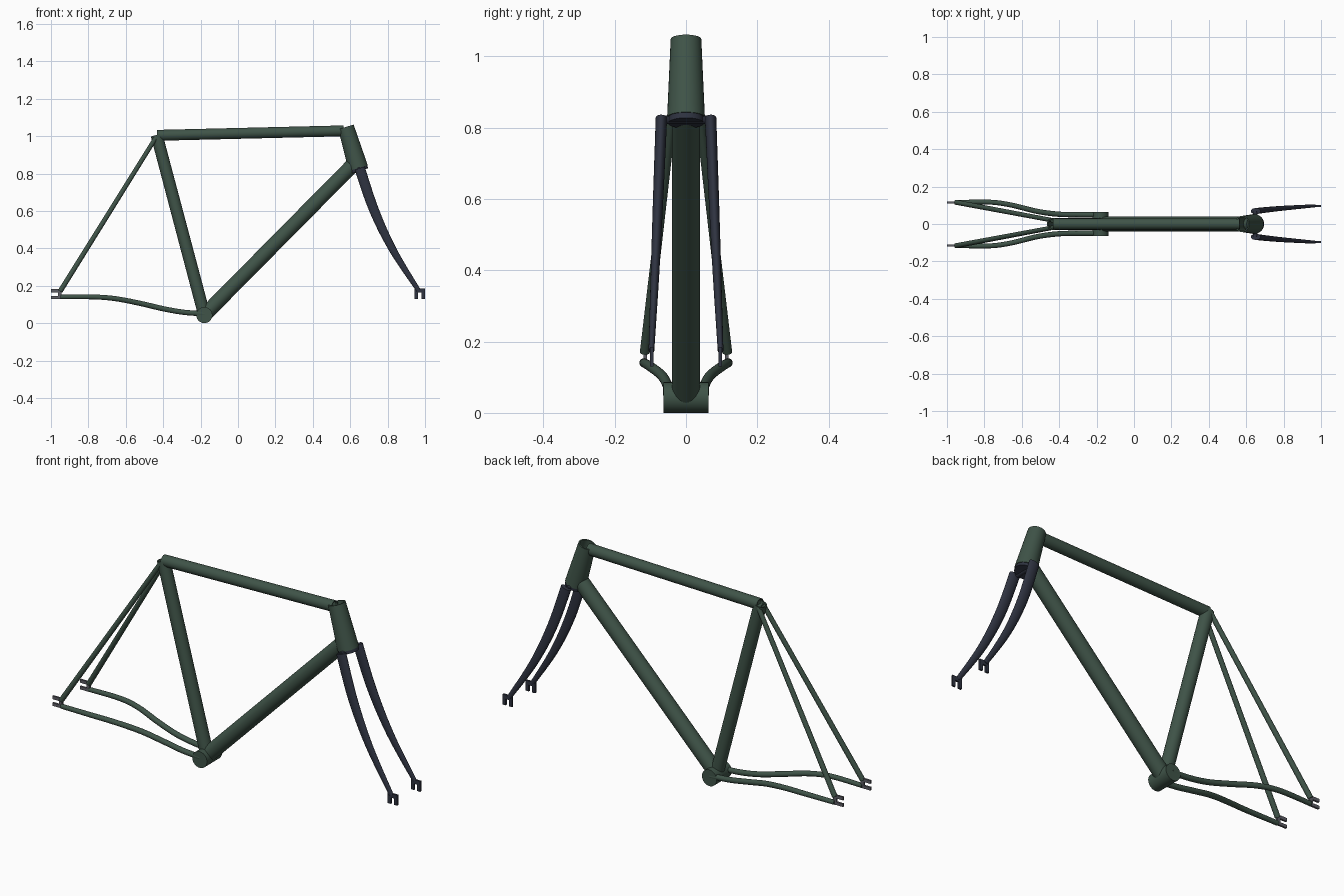
import bpy, bmesh, math
from mathutils import Vector

if "Cube" in bpy.data.objects:
    bpy.data.objects.remove(bpy.data.objects["Cube"])


def material(name, rgb):
    m = bpy.data.materials.new(name)
    m.diffuse_color = (*rgb, 1)
    m.use_nodes = True
    m.node_tree.nodes["Principled BSDF"].inputs["Base Color"].default_value = m.diffuse_color
    return m


GREEN = material("green_paint", (0.05, 0.088, 0.065))
NAVY = material("navy_paint", (0.028, 0.033, 0.052))
STEEL = material("steel", (0.11, 0.11, 0.13))


def finish(name, bm, mat, mirror, smooth=True):
    bmesh.ops.recalc_face_normals(bm, faces=bm.faces)
    me = bpy.data.meshes.new(name)
    bm.to_mesh(me)
    bm.free()
    ob = bpy.data.objects.new(name, me)
    bpy.context.collection.objects.link(ob)
    me.materials.append(mat)
    if mirror:
        mod = ob.modifiers.new("mirror", 'MIRROR')
        mod.use_axis = (False, True, False)
    if smooth:
        bpy.ops.object.select_all(action='DESELECT')
        ob.select_set(True)
        bpy.context.view_layer.objects.active = ob
        bpy.ops.object.shade_smooth_by_angle(angle=math.radians(35))
    return ob


def resample(keys, steps):
    """Catmull-Rom through keys of (x, y, z, side radius, depth radius)."""
    if len(keys) == 2:
        return keys
    out, n = [], len(keys)
    for i in range(n - 1):
        p = [keys[max(0, min(n - 1, i + k))] for k in (-1, 0, 1, 2)]
        for s in range(steps):
            t = s / steps
            out.append([0.5 * (2 * b + (c - a) * t + (2 * a - 5 * b + 4 * c - d) * t ** 2
                               + (3 * b - a - 3 * c + d) * t ** 3) for a, b, c, d in zip(*p)])
    return out + [keys[-1]]


def tube(name, keys, mat=GREEN, mirror=False, wall=0, sides=32, steps=6):
    """Sweep an oval along a path; wall > 0 leaves the tube hollow."""
    pts = resample([list(k) if len(k) == 5 else [*k, k[3]] for k in keys], steps)
    pos = [Vector(p[:3]) for p in pts]
    bm = bmesh.new()

    def rings(inset):
        loops = []
        for i, p in enumerate(pts):
            t = (pos[min(i + 1, len(pos) - 1)] - pos[max(i - 1, 0)]).normalized()
            ref = Vector((0, 0, 1)) if abs(t.y) > 0.9 else Vector((0, 1, 0))
            u = (ref - t * ref.dot(t)).normalized()
            v = t.cross(u)
            loops.append([bm.verts.new(pos[i] + u * (p[3] - inset) * math.cos(a) + v * (p[4] - inset) * math.sin(a))
                          for a in (math.tau * k / sides for k in range(sides))])
        return loops

    def bridge(a, b):
        for k in range(sides):
            j = (k + 1) % sides
            bm.faces.new((a[k], a[j], b[j], b[k]))

    outer = rings(0)
    for a, b in zip(outer, outer[1:]):
        bridge(a, b)
    if wall:
        inner = rings(wall)
        for a, b in zip(inner, inner[1:]):
            bridge(a, b)
        bridge(outer[0], inner[0])
        bridge(outer[-1], inner[-1])
    else:
        bm.faces.new(outer[0])
        bm.faces.new(outer[-1])
    return finish(name, bm, mat, mirror)


def plate(name, profile, y, thick, mat):
    """Extrude an x-z outline in y, mirrored to both sides."""
    bm = bmesh.new()
    f = bm.faces.new([bm.verts.new((x, y - thick / 2, z)) for x, z in profile])
    r = bmesh.ops.extrude_face_region(bm, geom=[f])
    bmesh.ops.translate(bm, vec=(0, thick, 0), verts=[g for g in r["geom"] if isinstance(g, bmesh.types.BMVert)])
    return finish(name, bm, mat, True, False)


# main triangle
tube("bottom_bracket_shell", [(-0.18, -0.063, 0.043, 0.043), (-0.18, 0.063, 0.043, 0.043)])
tube("seat_tube", [(-0.18, 0, 0.043, 0.033), (-0.435, 0, 1.006, 0.032)], wall=0.006)
tube("top_tube", [(-0.432, 0, 1.004, 0.029), (0.565, 0, 1.028, 0.029)], wall=0.005)
tube("down_tube", [(-0.18, 0, 0.043, 0.039), (0.63, 0, 0.862, 0.039)])
tube("head_tube", [(0.643, 0, 0.829, 0.053), (0.577, 0, 1.049, 0.043)], wall=0.007)

# rear stays
tube("seat_stay", [(-0.437, 0.02, 0.995, 0.012), (-0.951, 0.116, 0.17, 0.0135)], mirror=True, sides=20)
tube("chain_stay", [(-0.18, 0.05, 0.05, 0.014), (-0.29, 0.05, 0.058, 0.014), (-0.4, 0.052, 0.077, 0.014),
                    (-0.52, 0.068, 0.105, 0.014), (-0.65, 0.1, 0.13, 0.0135), (-0.77, 0.117, 0.14, 0.013),
                    (-0.95, 0.116, 0.14, 0.012)], mirror=True, sides=20)

# rear dropouts, slot open to the back
plate("rear_dropout", [(-1, 0.182), (-0.943, 0.182), (-0.943, 0.13), (-1, 0.13), (-1, 0.146),
                       (-0.962, 0.146), (-0.962, 0.165), (-1, 0.165)], 0.114, 0.01, STEEL)

# fork
tube("fork_crown", [(0.638, 0, 0.845, 0.05), (0.648, 0, 0.813, 0.05)], NAVY)
tube("fork_crown_bar", [(0.648, -0.066, 0.822, 0.012), (0.648, 0.066, 0.822, 0.012)], NAVY, sides=20)
tube("fork_blade", [(0.651, 0.069, 0.828, 0.016, 0.028), (0.727, 0.078, 0.605, 0.0145, 0.026),
                    (0.829, 0.087, 0.39, 0.012, 0.02), (0.965, 0.097, 0.175, 0.008, 0.012)],
     NAVY, mirror=True, sides=24)

# front dropouts, slot open downwards
plate("front_dropout", [(0.945, 0.185), (1, 0.185), (1, 0.13), (0.982, 0.13), (0.982, 0.163),
                        (0.963, 0.163), (0.963, 0.13), (0.945, 0.13)], 0.096, 0.01, NAVY)
